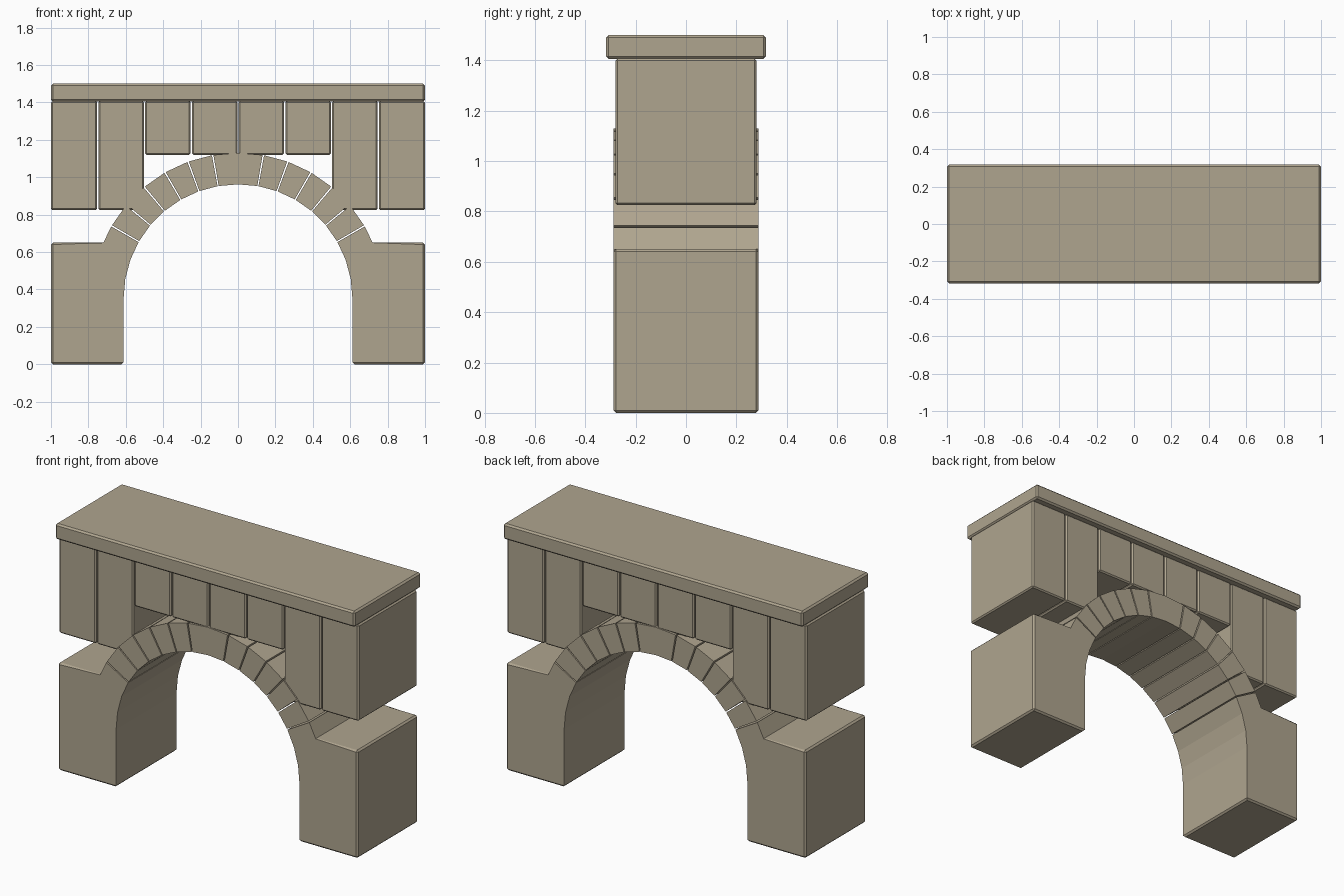
import bpy, bmesh, math

if "Cube" in bpy.data.objects:
    bpy.data.objects.remove(bpy.data.objects["Cube"])

stone = bpy.data.materials.new("warm_grey_stone")
stone.diffuse_color = (0.43, 0.375, 0.275, 1)
stone.use_nodes = True
stone.node_tree.nodes["Principled BSDF"].inputs["Base Color"].default_value = stone.diffuse_color

CENTRE_Z, R_IN, R_OUT = 0.35, 0.612, 0.78


def prism(name, outline, half_y, bevel=0.0, bevel_rule=lambda e: True):
    """Extrude an x-z outline along y, chamfering the edges that fit the rule."""
    bm = bmesh.new()
    face = bm.faces.new([bm.verts.new((x, -half_y, z)) for x, z in outline])
    out = bmesh.ops.extrude_face_region(bm, geom=[face], use_keep_orig=True)
    for v in out["geom"]:
        if isinstance(v, bmesh.types.BMVert):
            v.co.y = half_y
    bmesh.ops.recalc_face_normals(bm, faces=bm.faces)
    if bevel:
        edges = [e for e in bm.edges if bevel_rule(e)]
        bmesh.ops.bevel(bm, geom=edges, offset=bevel, segments=1,
                        profile=0.5, affect='EDGES')
    bmesh.ops.recalc_face_normals(bm, faces=bm.faces)
    mesh = bpy.data.meshes.new(name)
    bm.to_mesh(mesh)
    bm.free()
    mesh.materials.append(stone)
    ob = bpy.data.objects.new(name, mesh)
    bpy.context.collection.objects.link(ob)
    return ob


def block(name, x0, x1, z0, z1, half_y, bevel):
    return prism(name, [(x0, z0), (x1, z0), (x1, z1), (x0, z1)], half_y, bevel)


def arc(radius, degrees):
    """Point on the arch, with the angle measured from the crown."""
    a = math.radians(degrees)
    return (radius * math.sin(a), CENTRE_Z + radius * math.cos(a))


def pier_edge(e):
    a, b = (v.co for v in e.verts)
    outer = abs(a.x) > 0.99 and abs(b.x) > 0.99
    base = a.z < 0.001 and b.z < 0.001
    top = (abs(a.z - 0.65) < 0.001 and abs(b.z - 0.65) < 0.001
           and max(abs(a.x), abs(b.x)) > 0.99)
    return outer or base or top


# Deck slab
block("deck_slab", -1, 1, 1.405, 1.5, 0.317, 0.01)

# Spandrel blocks: short over the crown, tall over the haunches
for i in range(8):
    x0 = -1 + i * 0.25
    bottom = 1.12 if 2 <= i <= 5 else 0.825
    left = x0 if i == 0 else x0 + 0.003
    right = x0 + 0.25 if i == 7 else x0 + 0.247
    block("spandrel_block", left, right, bottom, 1.407, 0.28, 0.008)

# Keystone
prism("keystone", [arc(R_OUT, a) for a in (-9.7, 0, 9.7)]
      + [arc(R_IN, a) for a in (9.7, 0, -9.7)], 0.288)

for s in (-1, 1):
    # Wedge stones of the arch ring
    for i in range(1, 6):
        a, b = s * (i * 10 + 0.3), s * (i * 10 + 9.7)
        prism("arch_stone", [arc(R_OUT, a), arc(R_OUT, b),
                             arc(R_IN, b), arc(R_IN, a)], 0.288)
    # Pier with the start of the arch
    outline = [(1, 0), (1, 0.65), (0.72, 0.65), arc(R_OUT, 60.3)]
    outline += [arc(R_IN, a) for a in (60.3, 70, 80, 90)] + [(R_IN, 0)]
    prism("pier", [(s * x, z) for x, z in outline], 0.288, 0.01, pier_edge)
